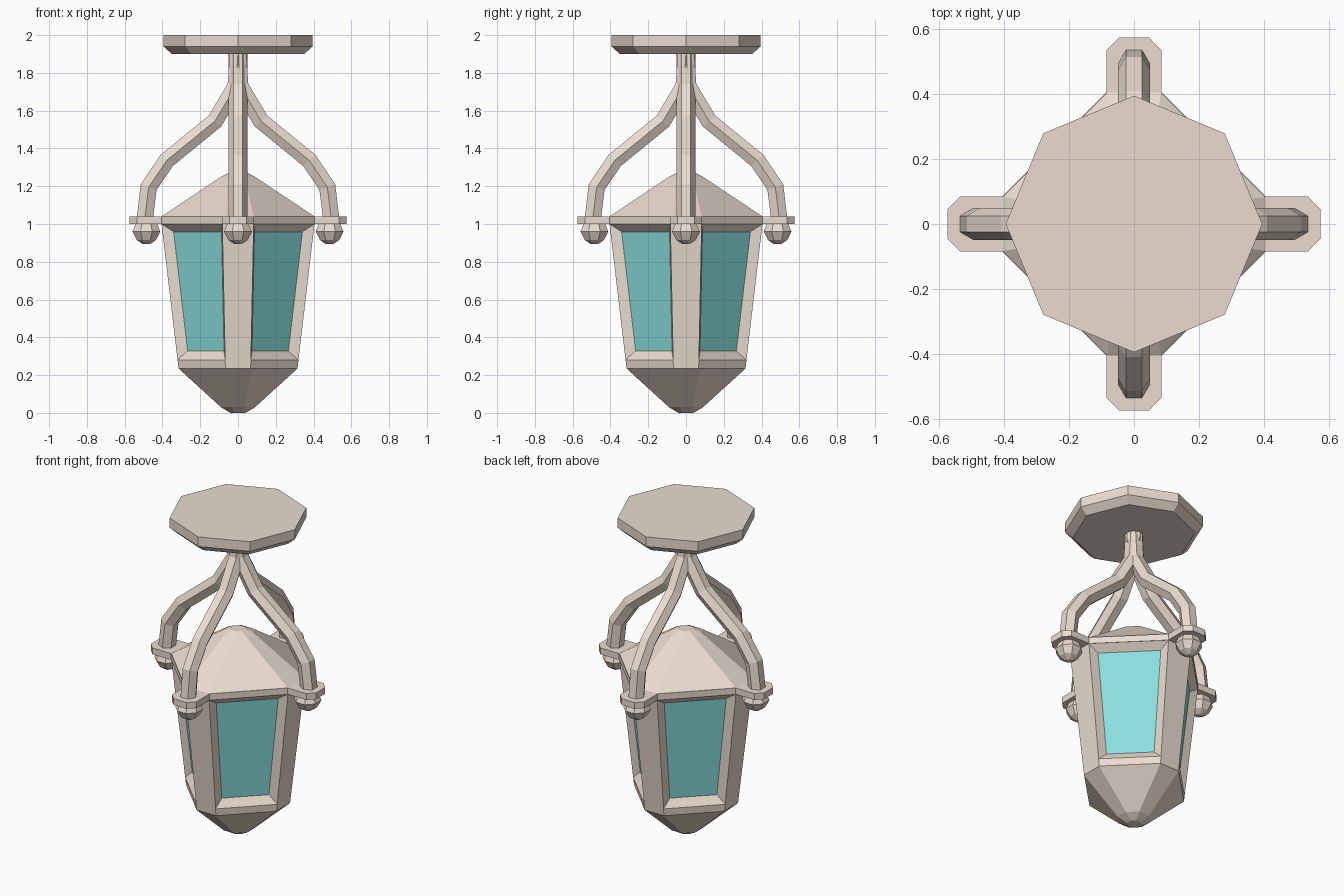
import bpy, bmesh
from math import cos, sin, pi
from mathutils import Vector, Matrix

if "Cube" in bpy.data.objects:
    bpy.data.objects.remove(bpy.data.objects["Cube"])


def material(name, rgb):
    m = bpy.data.materials.new(name)
    m.diffuse_color = (*rgb, 1)
    m.use_nodes = True
    m.node_tree.nodes["Principled BSDF"].inputs["Base Color"].default_value = m.diffuse_color
    return m


METAL = material("painted_metal", (0.83, 0.72, 0.63))
GLASS = material("teal_glass", (0.25, 0.74, 0.73))


def finish(name, bm, mat):
    bmesh.ops.recalc_face_normals(bm, faces=bm.faces)
    me = bpy.data.meshes.new(name)
    bm.to_mesh(me)
    bm.free()
    me.materials.append(mat)
    ob = bpy.data.objects.new(name, me)
    bpy.context.collection.objects.link(ob)
    return ob


def loft(rings):
    """Closed skin through rings of points; returns bmesh and side faces per level."""
    bm = bmesh.new()
    vs = [[bm.verts.new(p) for p in r] for r in rings]
    n = len(vs[0])
    levels = [[bm.faces.new((a[i], a[(i + 1) % n], b[(i + 1) % n], b[i])) for i in range(n)]
              for a, b in zip(vs, vs[1:])]
    bm.faces.new(vs[0][::-1])
    bm.faces.new(vs[-1])
    return bm, levels


def quarter_turns(points, z):
    """Repeat a quarter outline four times around z."""
    return [Matrix.Rotation(q * pi / 2, 3, 'Z') @ Vector((x, y, z))
            for q in range(4) for x, y in points]


def corner_ring(r, h, z):
    """Square standing on its corner, corners cut to width 2h."""
    return quarter_turns([(r, -h), (r, h)], z)


def octagon(r, z, cx=0, cy=0, turn=0):
    return [(cx + r * cos(turn + i * pi / 4), cy + r * sin(turn + i * pi / 4), z) for i in range(8)]


# Lantern body: tapered base, posts and recessed window openings
bm, levels = loft([corner_ring(*s) for s in (
    (0.04, 0.017, 0.0), (0.09, 0.036, 0.03), (0.315, 0.067, 0.235),
    (0.32, 0.068, 0.28), (0.405, 0.083, 1.0))])
bm.normal_update()
windows = levels[3][1::2]
bmesh.ops.inset_individual(bm, faces=windows, thickness=0.045, depth=-0.038, use_even_offset=True)
panes = [[v.co.copy() for v in f.verts] for f in windows]
bmesh.ops.delete(bm, geom=windows, context='FACES_ONLY')
finish("lantern_body", bm, METAL)

# Window panes
bm = bmesh.new()
for p in panes:
    bm.faces.new([bm.verts.new(c) for c in p])
finish("glass_panes", bm, GLASS)

# Rim plate with four lugs
lug = [(0.405, -0.085), (0.535, -0.085), (0.575, -0.045),
       (0.575, 0.045), (0.535, 0.085), (0.405, 0.085)]
bm, _ = loft([quarter_turns(lug, z) for z in (1.0, 1.04)])
finish("rim_plate", bm, METAL)

# Roof
bm, _ = loft([corner_ring(*s) for s in (
    (0.405, 0.083, 1.04), (0.09, 0.036, 1.25), (0.04, 0.017, 1.275))])
finish("roof", bm, METAL)

# Ceiling plate
bm, _ = loft([octagon(0.35, 1.9), octagon(0.395, 1.94), octagon(0.395, 2.0)])
finish("ceiling_plate", bm, METAL)

# Bent hexagonal arms and the knobs below their feet
path = [(0.492, 1.04), (0.473, 1.195), (0.377, 1.337), (0.122, 1.545), (0.012, 1.73), (0.0, 1.91)]
pts = [Vector((x, 0, z)) for x, z in path]
rings = []
for i, p in enumerate(pts):
    a = (p - pts[max(i - 1, 0)]).normalized()
    b = (pts[min(i + 1, len(pts) - 1)] - p).normalized()
    t = (a + b).normalized()
    miter = 1 / max(t.dot(a), t.dot(b))
    side = Vector((0, 1, 0))
    out = side.cross(t) * miter
    if i in (0, len(pts) - 1):
        out = Vector((1, 0, 0))
    rings.append([p + 0.05 * (cos(k * pi / 3) * side + sin(k * pi / 3) * out) for k in range(6)])

for q, where in enumerate(("right", "back", "left", "front")):
    spin = Matrix.Rotation(q * pi / 2, 3, 'Z')
    bm, _ = loft([[spin @ v for v in r] for r in rings])
    finish("arm_" + where, bm, METAL)
    c = spin @ Vector((0.485, 0, 0))
    bm, _ = loft([octagon(r, z, c.x, c.y, pi / 8) for r, z in (
        (0.02, 0.893), (0.055, 0.915), (0.08, 0.96), (0.062, 1.0))])
    finish("knob_" + where, bm, METAL)
